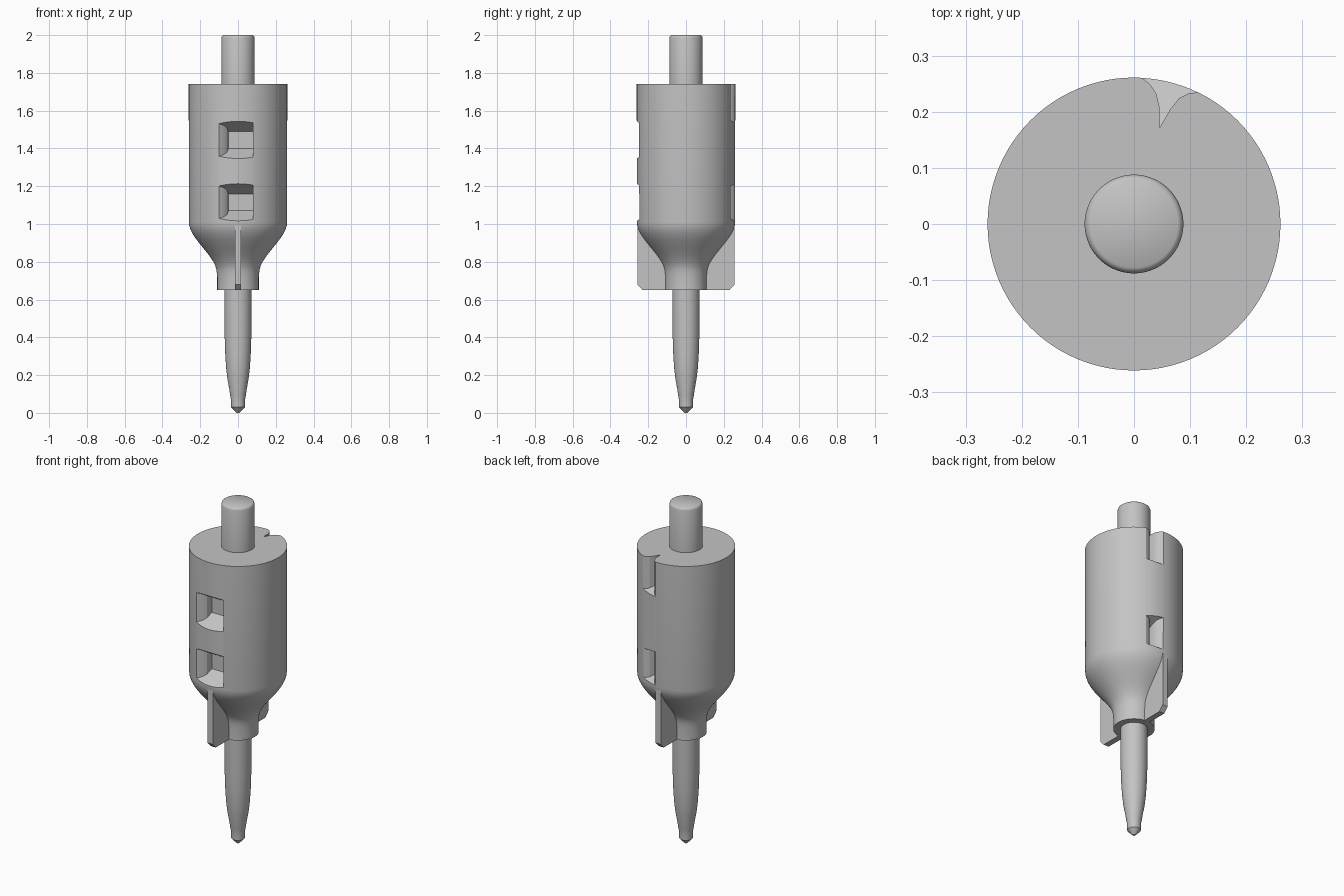
import bpy, bmesh, math
from mathutils import Vector

cube = bpy.data.objects.get("Cube")
if cube:
    bpy.data.objects.remove(cube, do_unlink=True)

GREY = (0.55, 0.55, 0.55, 1)
steel = bpy.data.materials.new("plain grey")
steel.use_nodes = True
steel.diffuse_color = GREY
steel.node_tree.nodes["Principled BSDF"].inputs["Base Color"].default_value = GREY


def finish(name, bm):
    bmesh.ops.recalc_face_normals(bm, faces=bm.faces[:])
    mesh = bpy.data.meshes.new(name)
    bm.to_mesh(mesh)
    bm.free()
    mesh.materials.append(steel)
    obj = bpy.data.objects.new(name, mesh)
    bpy.context.collection.objects.link(obj)
    return obj


def smooth(obj, degrees=25):
    bpy.ops.object.select_all(action="DESELECT")
    obj.select_set(True)
    bpy.context.view_layer.objects.active = obj
    bpy.ops.object.shade_smooth_by_angle(angle=math.radians(degrees))


def lathe(name, profile, sides=96):
    """Closed solid turned from (radius, height) points."""
    bm = bmesh.new()
    rings = [[bm.verts.new((r * math.cos(math.tau * i / sides),
                            r * math.sin(math.tau * i / sides), z))
              for i in range(sides)] for r, z in profile]
    for low, high in zip(rings, rings[1:]):
        for i in range(sides):
            j = (i + 1) % sides
            bm.faces.new((low[i], low[j], high[j], high[i]))
    bm.faces.new(rings[0][::-1])
    bm.faces.new(rings[-1])
    return finish(name, bm)


def s_curve(start, end, steps=14):
    """Smooth flare between two (radius, height) points."""
    out = []
    for i in range(steps + 1):
        t = i / steps
        ease = t * t * (3 - 2 * t)
        out.append((start[0] + (end[0] - start[0]) * ease,
                    start[1] + (end[1] - start[1]) * t))
    return out


def pocket(name, outline, bottom, top, slope):
    """Cutter whose floor and ceiling close in towards the axis."""
    bm = bmesh.new()
    loops = []
    for z, sign in ((bottom, 1), (top, -1)):
        loops.append([bm.verts.new((x, y, z + sign * slope * (0.255 - abs(y))))
                      for x, y in outline])
    low, high = loops
    bm.faces.new(low)
    bm.faces.new(high)
    for i in range(len(low)):
        j = (i + 1) % len(low)
        bm.faces.new((low[i], low[j], high[j], high[i]))
    cutter = finish(name, bm)
    cutter.hide_render = True
    cutter.hide_viewport = True
    return cutter


# Main body: neck, flare and barrel
body = lathe("body", [(0.11, 0.65), (0.11, 0.72)]
             + s_curve((0.112, 0.74), (0.26, 1.01)) + [(0.261, 1.74)])

# Front windows and back grooves, cut from the barrel
window = [(-0.10, -0.3), (-0.10, -0.24), (-0.075, -0.225), (-0.058, -0.205),
          (-0.05, -0.17), (0.08, -0.17), (0.08, -0.3)]
groove = [(0.01, 0.3), (0.012, 0.262), (0.028, 0.25), (0.04, 0.232),
          (0.045, 0.21), (0.045, 0.17), (0.065, 0.205), (0.08, 0.224),
          (0.098, 0.233), (0.12, 0.235), (0.12, 0.3)]
cutters = [pocket("window_cutter", window, z, z + 0.19, 0.6) for z in (1.02, 1.35)]
cutters += [pocket("groove_cutter", groove, 1.02, 1.21, 0.5),
            pocket("groove_cutter", groove, 1.54, 1.9, 0.5)]
for cutter in cutters:
    cut = body.modifiers.new("cut", "BOOLEAN")
    cut.operation = "DIFFERENCE"
    cut.solver = "EXACT"
    cut.object = cutter
bpy.context.view_layer.update()
cut_mesh = bpy.data.meshes.new_from_object(
    body.evaluated_get(bpy.context.evaluated_depsgraph_get()))
body.modifiers.clear()
body.data = cut_mesh
for cutter in cutters:
    bpy.data.objects.remove(cutter, do_unlink=True)
smooth(body)

# Top shank with a softened rim
shank = lathe("top_shank", [(0.088, 1.72), (0.088, 1.985), (0.085, 1.995), (0.078, 2.0)])
smooth(shank, 50)

# Lower pin, tapering to a pointed end
pin = lathe("lower_pin", [(0.008, 0), (0.036, 0.03), (0.037, 0.07), (0.041, 0.09),
                          (0.047, 0.13), (0.056, 0.18), (0.063, 0.24), (0.068, 0.32),
                          (0.071, 0.42), (0.072, 0.67)], 64)
smooth(pin)

# Front and back fins under the barrel
for name, side in (("front_fin", -1), ("back_fin", 1)):
    bm = bmesh.new()
    outline = [(0.09, 0.65), (0.23, 0.65), (0.258, 0.68), (0.258, 1.0), (0.09, 1.0)]
    face = bm.faces.new([bm.verts.new((-0.017, side * y, z)) for y, z in outline])
    grown = bmesh.ops.extrude_face_region(bm, geom=[face])
    bmesh.ops.translate(bm, vec=Vector((0.034, 0, 0)),
                        verts=[v for v in grown["geom"] if isinstance(v, bmesh.types.BMVert)])
    finish(name, bm)
